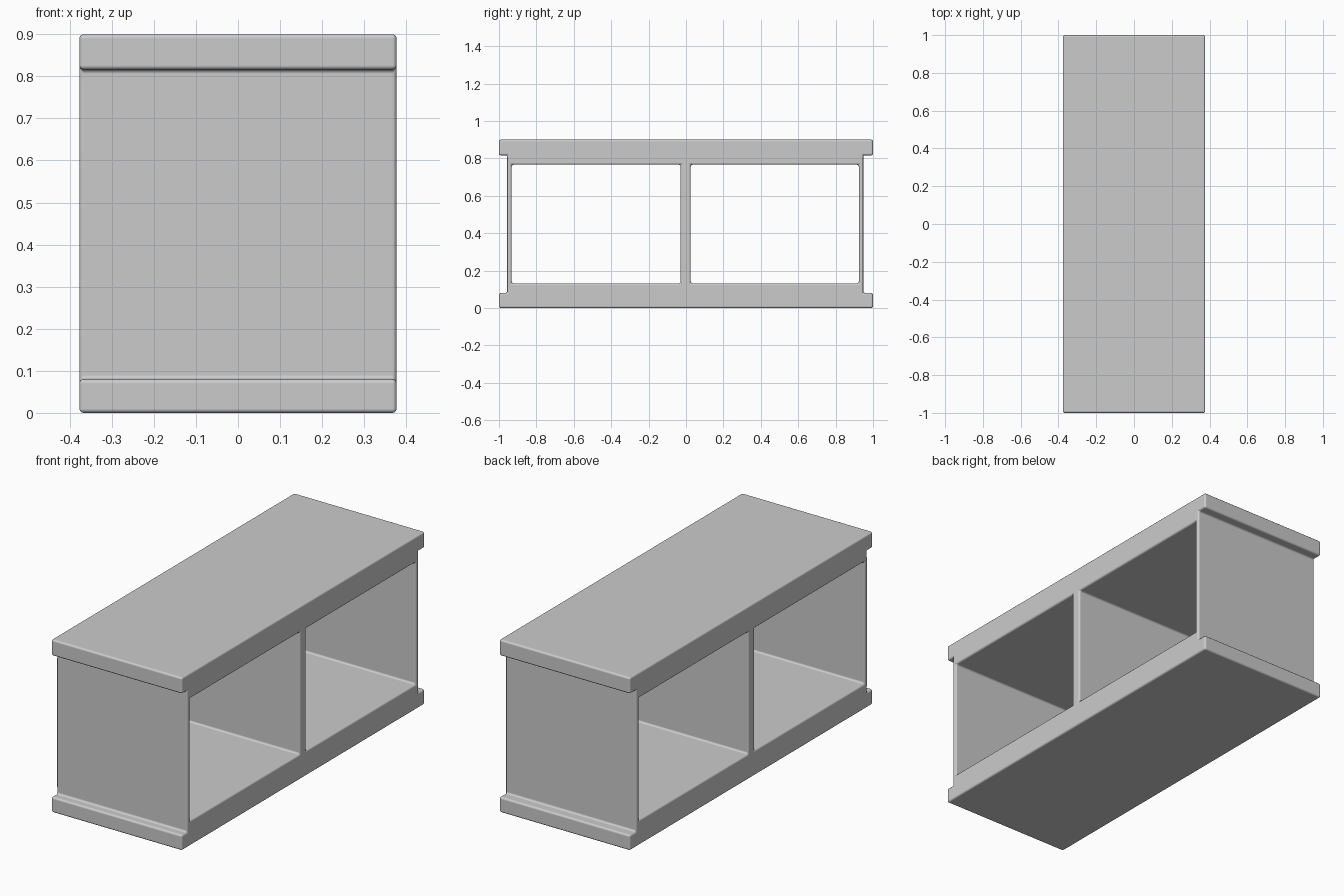
import bpy, bmesh

if "Cube" in bpy.data.objects:
    bpy.data.objects.remove(bpy.data.objects["Cube"])

# Side profile laid out as a grid of y/z cells, then extruded across x
HALF_WIDTH = 0.377
YS = [-1.0, -0.956, -0.932, -0.029, 0.025, 0.924, 0.948, 1.0]
ZS = [0.0, 0.08, 0.132, 0.766, 0.816, 0.9]
SLAB = {0, 1, 2, 3, 4, 5, 6}      # full-width base and top boards
RAIL = {1, 2, 3, 4, 5}            # set-in rails next to the boards
POSTS = {1, 3, 5}                 # end panels and centre divider
ROWS = [SLAB, RAIL, POSTS, RAIL, SLAB]

bm = bmesh.new()
verts = {}


def vert(i, j):
    if (i, j) not in verts:
        verts[i, j] = bm.verts.new((-HALF_WIDTH, YS[i], ZS[j]))
    return verts[i, j]


for j, row in enumerate(ROWS):
    for i in sorted(row):
        bm.faces.new([vert(i, j), vert(i + 1, j), vert(i + 1, j + 1), vert(i, j + 1)])

# Extrude the profile into the solid shelf frame
geom = bmesh.ops.extrude_face_region(bm, geom=bm.faces[:], use_keep_orig=True)["geom"]
moved = [g for g in geom if isinstance(g, bmesh.types.BMVert)]
bmesh.ops.translate(bm, verts=moved, vec=(2 * HALF_WIDTH, 0, 0))
bmesh.ops.recalc_face_normals(bm, faces=bm.faces[:])

mesh = bpy.data.meshes.new("shelf_frame")
bm.to_mesh(mesh)
bm.free()
shelf = bpy.data.objects.new("shelf_frame", mesh)
bpy.context.collection.objects.link(shelf)

# Softly rounded edges
bpy.context.view_layer.objects.active = shelf
shelf.select_set(True)
bpy.ops.object.shade_smooth()
bevel = shelf.modifiers.new("rounded_edges", 'BEVEL')
bevel.width = 0.01
bevel.segments = 3
bevel.limit_method = 'ANGLE'
bevel.harden_normals = True
